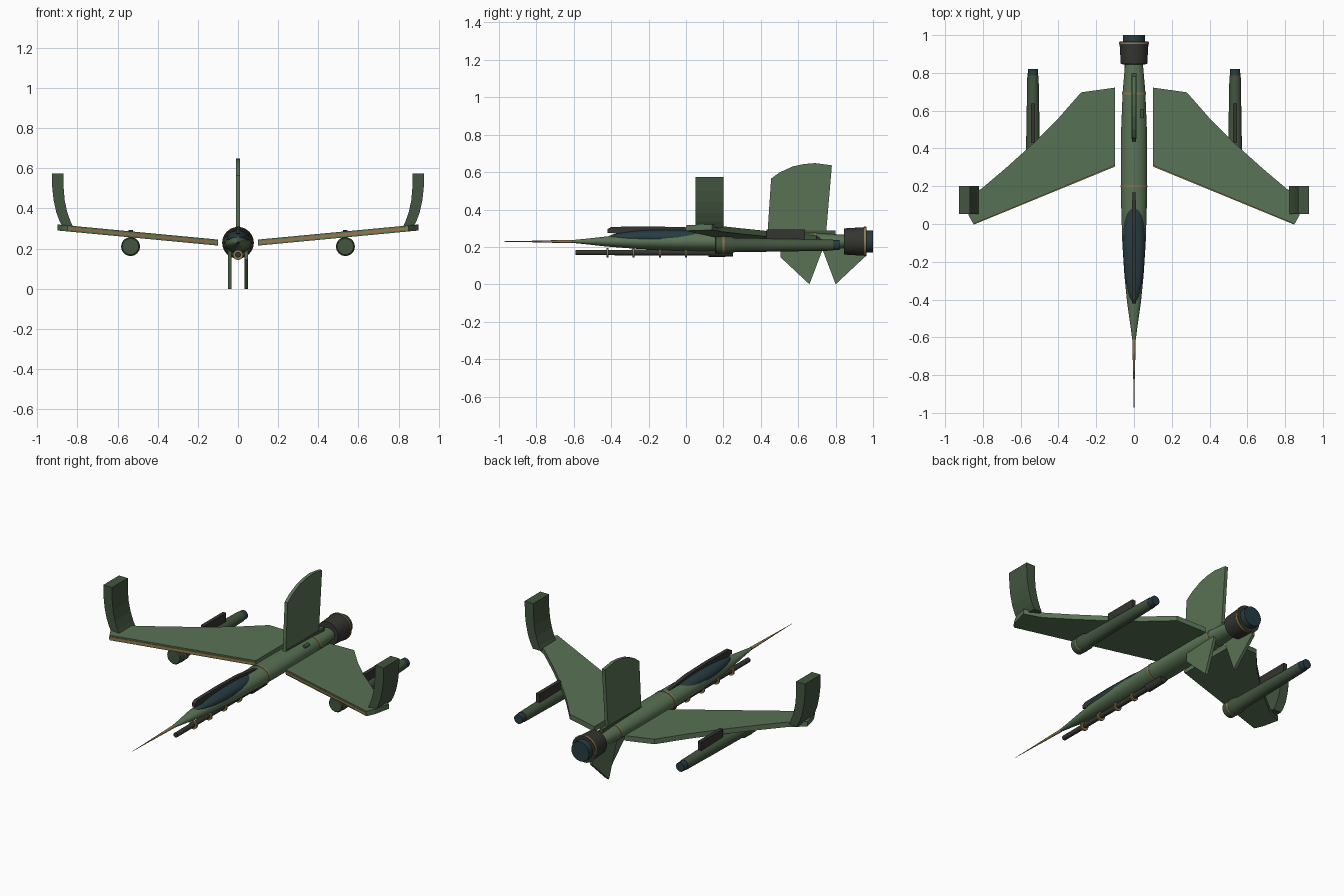
import bpy, bmesh, math
from mathutils import Vector

if "Cube" in bpy.data.objects:
    bpy.data.objects.remove(bpy.data.objects["Cube"])

ZC = 0.229  # height of the fuselage axis


def material(name, rgb):
    m = bpy.data.materials.new(name)
    m.diffuse_color = (*rgb, 1)
    m.use_nodes = True
    m.node_tree.nodes["Principled BSDF"].inputs["Base Color"].default_value = m.diffuse_color
    return m


GREEN = material("green", (0.10, 0.17, 0.09))
DEEP = material("deep_green", (0.055, 0.09, 0.05))
DARK = material("dark_metal", (0.035, 0.035, 0.03))
GLASS = material("dark_glass", (0.02, 0.045, 0.055))
GOLD = material("brass", (0.30, 0.19, 0.07))


def finish(name, bm, mat, smooth=False):
    bmesh.ops.recalc_face_normals(bm, faces=bm.faces)
    me = bpy.data.meshes.new(name)
    bm.to_mesh(me)
    bm.free()
    me.materials.append(mat)
    ob = bpy.data.objects.new(name, me)
    bpy.context.collection.objects.link(ob)
    if smooth:
        bpy.ops.object.select_all(action='DESELECT')
        ob.select_set(True)
        bpy.context.view_layer.objects.active = ob
        bpy.ops.object.shade_smooth_by_angle(angle=math.radians(35))
    return ob


def lathe(name, profile, mat, x=0, z=ZC, squash=1.0, n=32):
    """Closed round body along y from (y, radius) points."""
    bm = bmesh.new()
    rings = []
    for y, r in profile:
        rings.append([bm.verts.new((x + r * math.cos(2 * math.pi * i / n), y,
                                    z + squash * r * math.sin(2 * math.pi * i / n)))
                      for i in range(n)])
    for a, b in zip(rings, rings[1:]):
        for i in range(n):
            j = (i + 1) % n
            bm.faces.new((a[i], a[j], b[j], b[i]))
    bm.faces.new(rings[0])
    bm.faces.new(rings[-1])
    return finish(name, bm, mat, True)


def prism(name, pts, offset, mat):
    """Solid from an outline of 3D points, extruded by offset."""
    bm = bmesh.new()
    off = Vector(offset)
    a = [bm.verts.new(p) for p in pts]
    b = [bm.verts.new(Vector(p) + off) for p in pts]
    bm.faces.new(a)
    bm.faces.new(b[::-1])
    for i in range(len(a)):
        j = (i + 1) % len(a)
        bm.faces.new((a[i], b[i], b[j], a[j]))
    return finish(name, bm, mat)


def side_plate(name, yz, x, half, mat):
    return prism(name, [(x - half, y, z) for y, z in yz], (2 * half, 0, 0), mat)


def band(name, y, r, x=0, z=ZC, squash=1.0):
    lathe(name, [(y - 0.005, r), (y + 0.005, r)], GOLD, x, z, squash)


# fuselage, slightly flattened
lathe("fuselage", [(-0.63, 0.007), (-0.53, 0.02), (-0.42, 0.036), (-0.27, 0.051),
                   (-0.1, 0.062), (0.1, 0.068), (0.3, 0.07), (0.5, 0.068),
                   (0.7, 0.06), (0.86, 0.046)], GREEN, squash=0.76)
band("fuselage_band_front", 0.2, 0.0715, squash=0.77)
band("fuselage_band_rear", 0.69, 0.0625, squash=0.77)

# nose probe
lathe("nose_probe", [(-0.82, 0.0045), (-0.61, 0.009)], GOLD, n=12)
lathe("nose_probe_tip", [(-1.0, 0.0008), (-0.82, 0.004)], GOLD, n=12)

# engine nozzle
lathe("nozzle", [(0.845, 0.04), (0.846, 0.07), (0.965, 0.077), (0.966, 0.05)], DARK)
band("nozzle_band", 0.957, 0.079)
lathe("nozzle_core", [(0.95, 0.06), (1.0, 0.058)], GLASS)

# canopy and its top frame
canopy = [(-0.14 - 0.28 * math.cos(t) + 0.03 * math.sin(t), max(0.058 * math.sin(t), 0.001))
          for t in [math.pi * k / 16 for k in range(17)]]
lathe("canopy", canopy, GLASS, z=0.252, squash=0.7)
side_plate("canopy_frame", [(-0.42, 0.275), (-0.42, 0.295), (-0.40, 0.307), (-0.2, 0.31),
                            (0.0, 0.305), (0.17, 0.282), (0.17, 0.27), (-0.3, 0.268)],
           0, 0.011, DARK)

# gun under the nose
lathe("gun_barrel", [(-0.59, 0.014), (0.13, 0.016)], DARK, z=0.17, n=16)
lathe("gun_housing", [(0.12, 0.024), (0.25, 0.022)], DARK, z=0.17, n=16)
for i in range(4):
    band(f"gun_band_{i + 1}", -0.42 + 0.14 * i, 0.025, z=0.168)

# tail fin with its base, and a small scoop
side_plate("tail_fin", [(0.435, 0.26), (0.455, 0.565), (0.50, 0.598), (0.57, 0.63),
                        (0.63, 0.643), (0.69, 0.648), (0.78, 0.636), (0.748, 0.26)],
           0, 0.010, GREEN)
side_plate("tail_fin_base", [(0.45, 0.26), (0.45, 0.288), (0.80, 0.288), (0.80, 0.26)],
           0, 0.012, DEEP)
lathe("scoop", [(0.56, 0.010), (0.605, 0.010)], DEEP, x=0.043, z=0.268, n=12)

# belly fins, one per side and mirrored front to back
fin = [(-0.225, 0.205), (-0.225, 0.145), (-0.07, 0.0), (0.0, 0.185), (0.0, 0.205)]
side_plate("belly_fin_right", [(0.73 + y, z) for y, z in fin], 0.042, 0.009, GREEN)
side_plate("belly_fin_left", [(0.73 - y, z) for y, z in fin], -0.042, 0.009, GREEN)


def wing_z(x):
    return 0.230 + (x - 0.1) * 0.094


# wings, winglets and pods on both sides
trailing = [(0.81, 0.185), (0.68, 0.295), (0.53, 0.43), (0.40, 0.56), (0.28, 0.697)]
outline = [(0.10, 0.31), (0.85, 0.0), (0.875, 0.045), (0.90, 0.14)] + trailing + [(0.10, 0.722)]
winglet = [(0.82, 0.305), (0.832, 0.33), (0.85, 0.38), (0.863, 0.44), (0.868, 0.50), (0.869, 0.575),
           (0.927, 0.575), (0.925, 0.50), (0.918, 0.44), (0.905, 0.38), (0.888, 0.335), (0.872, 0.305)]
for s, side in ((1, "right"), (-1, "left")):
    prism(f"wing_{side}", [(s * x, y, wing_z(x) - 0.015) for x, y in outline],
          (0, 0, 0.03), GREEN)
    edge = [(0.10, 0.304), (0.85, -0.004), (0.85, 0.006), (0.10, 0.314)]
    prism(f"leading_edge_{side}", [(s * x, y, wing_z(x) - 0.007) for x, y in edge],
          (0, 0, 0.014), GOLD)
    prism(f"winglet_{side}", [(s * x, 0.052, z) for x, z in winglet], (0, 0.148, 0), DEEP)
    px = s * 0.535
    lathe(f"pod_{side}", [(0.155, 0.040), (0.16, 0.045), (0.24, 0.046), (0.26, 0.038),
                          (0.5, 0.035), (0.785, 0.030)], DEEP, x=px, z=0.21)
    band(f"pod_band_{side}", 0.2, 0.047, x=px, z=0.21)
    lathe(f"pod_nozzle_{side}", [(0.78, 0.028), (0.82, 0.027)], GLASS, x=px, z=0.21)
    side_plate(f"pylon_{side}", [(0.43, 0.235), (0.43, 0.293), (0.637, 0.293), (0.637, 0.235)],
               px, 0.011, DARK)
